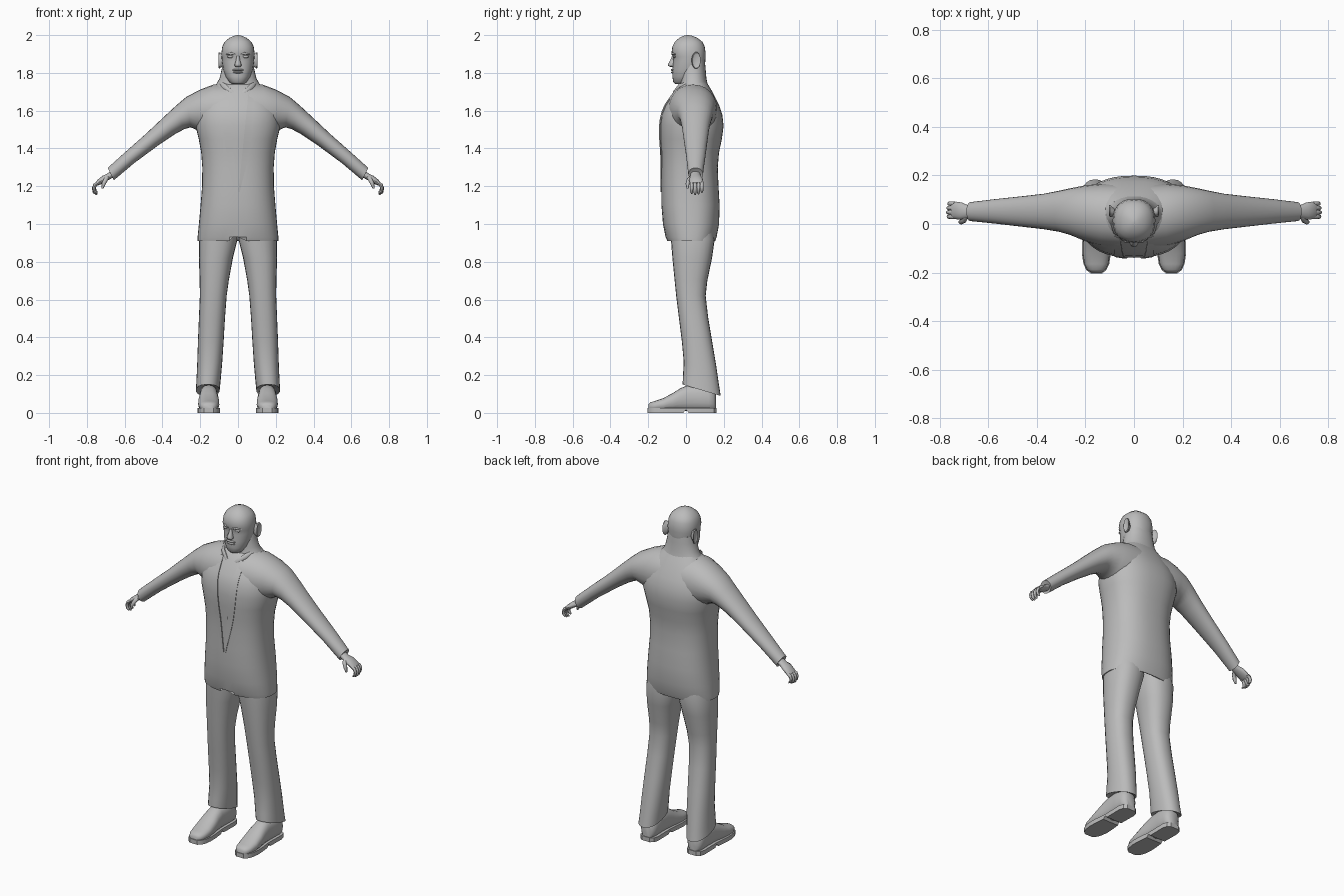
import bpy, bmesh, math
from mathutils import Vector

grey = bpy.data.materials.new("plain_grey")
grey.diffuse_color = (0.5, 0.5, 0.5, 1)


def oval(c, u, v, n=28, p=2.0):
    """Superellipse ring around c with half axes u and v."""
    ring = []
    for i in range(n):
        a = math.tau * i / n
        ca, sa = math.cos(a), math.sin(a)
        ring.append(Vector(c) + Vector(u) * math.copysign(abs(ca) ** (2 / p), ca)
                    + Vector(v) * math.copysign(abs(sa) ** (2 / p), sa))
    return ring


def level(z, hw, yf, yb, cx=0, p=2.2, tilt=0, n=28):
    """Horizontal ring; tilt lowers the back and raises the front."""
    d = (yb - yf) / 2
    return oval((cx, (yf + yb) / 2, z), (hw, 0, 0), (0, d, -tilt), n, p)


def loft(name, *tubes, mirror=False, angle=45):
    """Skin one or more lists of rings into one smooth object."""
    bm = bmesh.new()
    for rings in tubes:
        rows = [[bm.verts.new(p) for p in r] for r in rings]
        for a, b in zip(rows, rows[1:]):
            for i in range(len(a)):
                j = (i + 1) % len(a)
                bm.faces.new((a[i], a[j], b[j], b[i]))
        bm.faces.new(rows[0][::-1])
        bm.faces.new(rows[-1])
    bmesh.ops.recalc_face_normals(bm, faces=bm.faces)
    me = bpy.data.meshes.new(name)
    bm.to_mesh(me)
    bm.free()
    me.materials.append(grey)
    ob = bpy.data.objects.new(name, me)
    bpy.context.collection.objects.link(ob)
    bpy.ops.object.select_all(action='DESELECT')
    bpy.context.view_layer.objects.active = ob
    ob.select_set(True)
    bpy.ops.object.shade_smooth_by_angle(angle=math.radians(angle))
    if mirror:
        ob.modifiers.new("mirror", 'MIRROR').use_mirror_merge = False
    return ob


def tube(pts, radii, side=(0, 1, 0), flat=1.0, n=10):
    """Rings along a path; flat scales the half axis along side."""
    pts = [Vector(p) for p in pts]
    rings = []
    for i, p in enumerate(pts):
        t = (pts[min(i + 1, len(pts) - 1)] - pts[max(i - 1, 0)]).normalized()
        s = (Vector(side) - t * t.dot(Vector(side))).normalized()
        rings.append(oval(p, s * radii[i] * flat, t.cross(s) * radii[i], n))
    return rings


def blob(c, rx, ry, rz, n=14):
    """Rings of an ellipsoid."""
    return [oval((c[0], c[1], c[2] + rz * math.sin(a)),
                 (rx * math.cos(a), 0, 0), (0, ry * math.cos(a), 0), n)
            for a in [math.radians(d) for d in range(-85, 86, 17)]]


# Jacket body: height, half width, front, back
BODY = [(0.91, .214, -.10, .155), (0.93, .214, -.108, .162), (1.00, .207, -.122, .175),
        (1.10, .198, -.13, .178), (1.20, .19, -.13, .172), (1.30, .189, -.13, .168),
        (1.38, .195, -.132, .175), (1.45, .208, -.138, .19), (1.52, .225, -.139, .199),
        (1.58, .222, -.132, .192), (1.63, .205, -.112, .175), (1.67, .18, -.085, .155),
        (1.70, .155, -.066, .14), (1.725, .13, -.045, .125), (1.75, .105, -.02, .11)]
jacket = [level(*r, p=2.4, n=40) for r in BODY]
lining = [level(0.97, .18, -.09, .14, p=2.4, n=40), level(0.915, .2, -.09, .145, p=2.4, n=40)]
for ring in (jacket[0], lining[1]):      # small notch at the front of the hem
    for p in ring:
        if p.y < 0:
            p.z += .045 * max(0, 1 - abs(p.x) / .03)
loft("jacket", lining + jacket)


def front_y(x, z):
    """Front surface of the jacket."""
    for a, b in zip(BODY, BODY[1:]):
        if a[0] <= z <= b[0]:
            t = (z - a[0]) / (b[0] - a[0])
            hw, yf, yb = [a[k] + (b[k] - a[k]) * t for k in (1, 2, 3)]
            return (yf + yb) / 2 - (yb - yf) / 2 * (1 - (abs(x) / hw) ** 2.4) ** (1 / 2.4)


# Lapels: thin strips that meet at the button
lapel = []
for i in range(15):
    z = 1.17 + .54 * i / 14
    t = i / 14
    x0, x1 = .002 + .055 * t, .008 + .075 * math.sin(math.pi * min(t, .8) * .62)
    x1 = max(x1, x0 + .008)
    lapel.append([Vector((x, front_y(x, z) + d, z)) for x, d in
                  ((x0, .01), (x0, -.005), (x1, -.003), (x1, .01))])
loft("lapel", lapel, mirror=True, angle=30)

# Sleeves: top point, bottom point, front, back
SLEEVE = [((.05, 1.742), (.08, 1.46), -.10, .165), ((.13, 1.738), (.16, 1.47), -.09, .165),
          ((.20, 1.712), (.215, 1.495), -.068, .158), ((.275, 1.672), (.25, 1.512), -.045, .147),
          ((.33, 1.625), (.285, 1.502), -.032, .137), ((.40, 1.56), (.335, 1.475), -.022, .125),
          ((.487, 1.478), (.42, 1.418), -.012, .115), ((.60, 1.378), (.55, 1.322), .002, .102),
          ((.69, 1.297), (.657, 1.232), .012, .09), ((.68, 1.285), (.657, 1.245), .022, .08)]
sleeve = []
for t, b, yf, yb in SLEEVE:
    sleeve.append(oval(((t[0] + b[0]) / 2, (yf + yb) / 2, (t[1] + b[1]) / 2),
                       ((t[0] - b[0]) / 2, 0, (t[1] - b[1]) / 2),
                       (0, (yb - yf) / 2, 0), 24, 2.1))
loft("sleeve", sleeve, mirror=True)

# Hands: palm, four curled fingers and a thumb
palm = tube([(.65, .05, 1.275), (.685, .05, 1.252), (.71, .053, 1.24), (.735, .056, 1.222),
             (.748, .056, 1.212)], [.018, .017, .017, .015, .01], flat=2.0, n=14)
for ring, w in zip(palm, (.026, .027, .035, .036, .033)):
    cy = sum(p.y for p in ring) / len(ring)
    far = max(abs(p.y - cy) for p in ring)
    for p in ring:
        p.y = cy + (p.y - cy) * w / far
fingers = []
for k in range(4):
    y, s = .03 + .018 * k, (.95, 1.05, 1.0, .85)[k]
    path = [(0, 0), (.018, -.01), (.026, -.028), (.022, -.048), (.008, -.06)]
    fingers.append(tube([(.738 + s * a, y, 1.218 + s * b) for a, b in path],
                        [.009, .0095, .0088, .008, .004], n=8))
thumb = tube([(.69, .035, 1.25), (.70, .016, 1.235), (.712, .008, 1.212), (.718, .008, 1.188)],
             [.011, .012, .0105, .005], side=(1, 0, 0), n=8)
loft("hand", palm, thumb, *fingers, mirror=True)

# Trouser legs: height, centre, half width, front, back, tilt
LEG = [(1.00, .10, .09, -.085, .14, 0), (0.92, .104, .102, -.08, .152, 0),
       (0.82, .117, .09, -.072, .138, 0), (0.70, .126, .077, -.06, .113, 0),
       (0.62, .131, .071, -.052, .104, 0), (0.50, .138, .069, -.037, .118, 0),
       (0.38, .144, .068, -.022, .138, 0), (0.26, .150, .066, -.012, .16, .01),
       (0.17, .156, .064, -.016, .175, .025), (0.12, .160, .063, -.018, .184, .03),
       (0.13, .158, .052, -.004, .165, .025)]
loft("trouser_leg", [level(z, hw, yf, yb, cx, 2.3, t, 24) for z, cx, hw, yf, yb, t in LEG],
     mirror=True)

# Shoes: position along the foot, half width, top of the upper
SHOE = [(-.199, .022, .045), (-.188, .038, .056), (-.165, .049, .063), (-.12, .056, .078),
        (-.07, .055, .105), (-.03, .051, .13), (.01, .048, .147), (.07, .049, .15),
        (.12, .05, .14), (.145, .043, .125), (.158, .025, .10)]
loft("shoe_upper", [oval((.155, y, (top + .01) / 2), (w, 0, 0), (0, 0, (top - .01) / 2), 20, 2.4)
                    for y, w, top in SHOE], mirror=True)
sole = []
for y, w in [(-.203, .024), (-.19, .041), (-.165, .053), (-.12, .06), (-.07, .058), (-.015, .052),
             (0, .051), (.015, .051), (.12, .053), (.148, .045), (.162, .026)]:
    low = .016 if y == 0 else 0
    sole.append([Vector((.155 + sx * w, y, z)) for sx, z in
                 ((-1, low), (1, low), (1, .026), (-1, .026))])
loft("shoe_sole", sole, mirror=True, angle=35)

# Neck and shirt collar
loft("neck", [level(*r) for r in ((1.70, .15, -.04, .125), (1.735, .118, -.032, .116),
                                  (1.77, .098, -.03, .108), (1.82, .086, -.03, .104),
                                  (1.86, .08, -.02, .10))])
collar = [tube([(0, -.065, 1.675), (.035, -.062, 1.695), (.075, -.035, 1.732), (.098, .02, 1.752)],
               [.004, .014, .014, .006], side=(0, 1, 0), flat=.5)]
loft("collar", *collar, mirror=True)

# Head
HEAD = [(1.742, .03, -.058, .0), (1.75, .046, -.067, .04), (1.78, .066, -.072, .08),
        (1.82, .079, -.072, .10), (1.86, .085, -.068, .102), (1.885, .087, -.069, .104),
        (1.905, .088, -.077, .104), (1.94, .083, -.072, .099), (1.965, .07, -.059, .086),
        (1.985, .046, -.036, .061), (1.996, .022, -.014, .034), (2.0, .006, .004, .016)]
loft("head", [level(*r, p=2.25) for r in HEAD], angle=60)

# Face: nose, lips, brows, eyes
loft("nose", [level(z, w, y, -.05, n=12) for z, w, y in
              ((1.89, .008, -.074), (1.865, .011, -.084), (1.847, .017, -.095),
               (1.837, .019, -.094), (1.832, .013, -.084))], angle=60)
loft("lips", blob((0, -.069, 1.816), .03, .012, .006), blob((0, -.068, 1.803), .027, .012, .006))
loft("brow", tube([(.012, -.072, 1.897), (.035, -.070, 1.903), (.062, -.052, 1.898)],
                  [.004, .007, .003]), mirror=True)
loft("eye", blob((.04, -.0615, 1.886), .017, .008, .007), mirror=True)

# Ears: flat discs leaning back
ear = [oval((.084 + x, .048 + x * .4, 1.866), (0, .024 * s, .008 * s), (0, -.004 * s, .044 * s), 16)
       for x, s in ((-.012, .55), (.006, .85), (.014, 1), (.019, .92), (.014, .6))]
loft("ear", ear, mirror=True)
